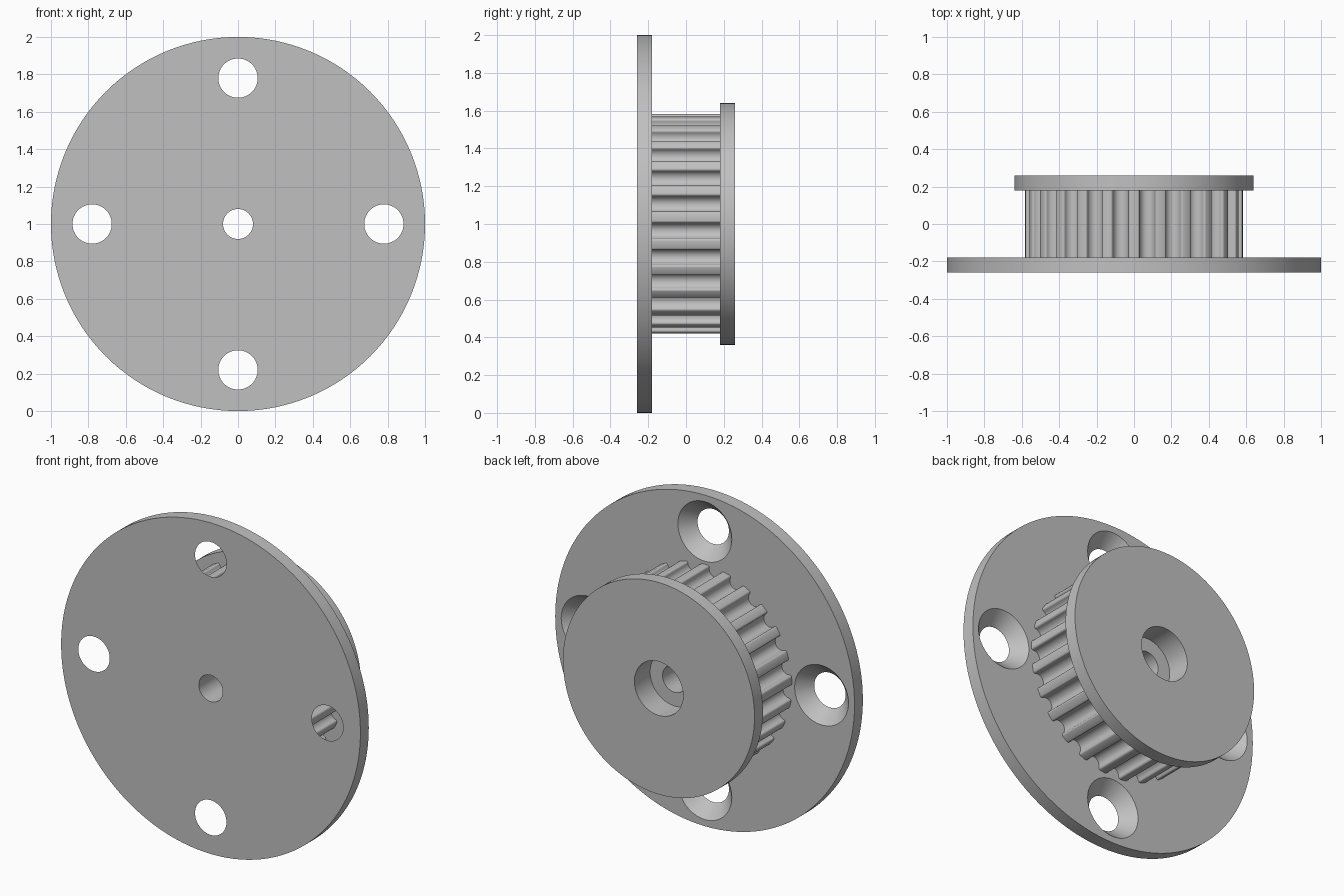
import bpy, bmesh, math
from mathutils import Matrix, Vector

cube = bpy.data.objects.get("Cube")
if cube:
    bpy.data.objects.remove(cube, do_unlink=True)

grey = bpy.data.materials.new("plain grey")
grey.use_nodes = True
colour = (0.53, 0.53, 0.53, 1)
grey.diffuse_color = colour
grey.node_tree.nodes["Principled BSDF"].inputs["Base Color"].default_value = colour

CENTRE = 1.0                      # height of the shared axle
FRONT, PLATE_BACK, FLANGE_FRONT, BACK = -0.26, -0.18, 0.18, 0.26
BORE, COUNTERBORE, FLOOR = 0.08, 0.163, 0.11


def add_object(name, bm):
    mesh = bpy.data.meshes.new(name)
    bmesh.ops.recalc_face_normals(bm, faces=bm.faces)
    bm.to_mesh(mesh)
    bm.free()
    mesh.materials.append(grey)
    obj = bpy.data.objects.new(name, mesh)
    bpy.context.collection.objects.link(obj)
    return obj


def disc(name, y0, y1, r0, r1=None, x=0, z=CENTRE, segments=128):
    """Cylinder or cone along y, radius r0 at y0 and r1 at y1."""
    bm = bmesh.new()
    place = Matrix.Translation((x, (y0 + y1) / 2, z)) @ Matrix.Rotation(-math.pi / 2, 4, 'X')
    bmesh.ops.create_cone(bm, cap_ends=True, segments=segments, radius1=r0,
                          radius2=r0 if r1 is None else r1, depth=y1 - y0, matrix=place)
    return add_object(name, bm)


def cut(obj, cutters):
    """Subtract each cutter, then discard it."""
    bpy.context.view_layer.objects.active = obj
    for cutter in cutters:
        cutter.hide_render = True
        mod = obj.modifiers.new("hole", 'BOOLEAN')
        mod.operation, mod.solver, mod.object = 'DIFFERENCE', 'EXACT', cutter
        bpy.ops.object.modifier_apply(modifier=mod.name)
        bpy.data.objects.remove(cutter, do_unlink=True)


def toothed_body(name, teeth=25, tip=0.58, depth=0.056, groove=0.042, fillet=0.012):
    """Pulley body with round-bottomed grooves and rounded tooth tips."""
    half = []                     # half a groove: (sideways, radius), floor to tip
    for i in range(9):
        a = math.pi / 2 * i / 8
        half.append((groove * math.sin(a), tip - depth + groove * (1 - math.cos(a))))
    for i in range(5):
        a = math.pi / 2 * i / 4
        half.append((groove + fillet * (1 - math.cos(a)), tip - fillet * (1 - math.sin(a))))
    profile = [(-t, r) for t, r in reversed(half[1:])] + half
    bm = bmesh.new()
    ring = []
    for k in range(teeth):
        # half a pitch off vertical, so one tooth points straight up
        turn = math.pi / 2 - 2 * math.pi * (k + 0.5) / teeth
        out = Vector((math.cos(turn), 0, math.sin(turn)))
        side = Vector((math.sin(turn), 0, -math.cos(turn)))
        for t, r in profile:
            ring.append(bm.verts.new(out * r + side * t + Vector((0, PLATE_BACK, CENTRE))))
    face = bm.faces.new(ring)
    grown = bmesh.ops.extrude_face_region(bm, geom=[face], use_keep_orig=True)["geom"]
    bmesh.ops.translate(bm, verts=[v for v in grown if isinstance(v, bmesh.types.BMVert)],
                        vec=(0, FLANGE_FRONT - PLATE_BACK, 0))
    return add_object(name, bm)


# Mounting plate with a centre bore and four countersunk screw holes
plate = disc("mounting_plate", FRONT, PLATE_BACK, 1.0)
holes = [disc("bore_cutter", FRONT - 0.1, 0, BORE, segments=64)]
slope = (0.18 - 0.105) / (PLATE_BACK - FRONT)
over = 0.02
for k in range(4):
    a = k * math.pi / 2
    holes.append(disc("countersink_cutter", FRONT - over, PLATE_BACK + over,
                      0.105 - slope * over, 0.18 + slope * over,
                      0.78 * math.cos(a), CENTRE + 0.78 * math.sin(a), 64))
cut(plate, holes)

# Toothed body with a stepped bore
body = toothed_body("toothed_body")
cut(body, [disc("bore_cutter", -0.5, 0.5, BORE, segments=64),
           disc("counterbore_cutter", FLOOR, 0.5, COUNTERBORE, segments=64)])

# Belt-retaining flange
flange = disc("belt_flange", FLANGE_FRONT, BACK, 0.64)
cut(flange, [disc("counterbore_cutter", 0, 0.5, COUNTERBORE, segments=64)])

# Smooth curved walls, crisp edges
bpy.ops.object.select_all(action='DESELECT')
for obj in (plate, body, flange):
    obj.select_set(True)
bpy.context.view_layer.objects.active = plate
bpy.ops.object.shade_smooth_by_angle(angle=math.radians(30))
